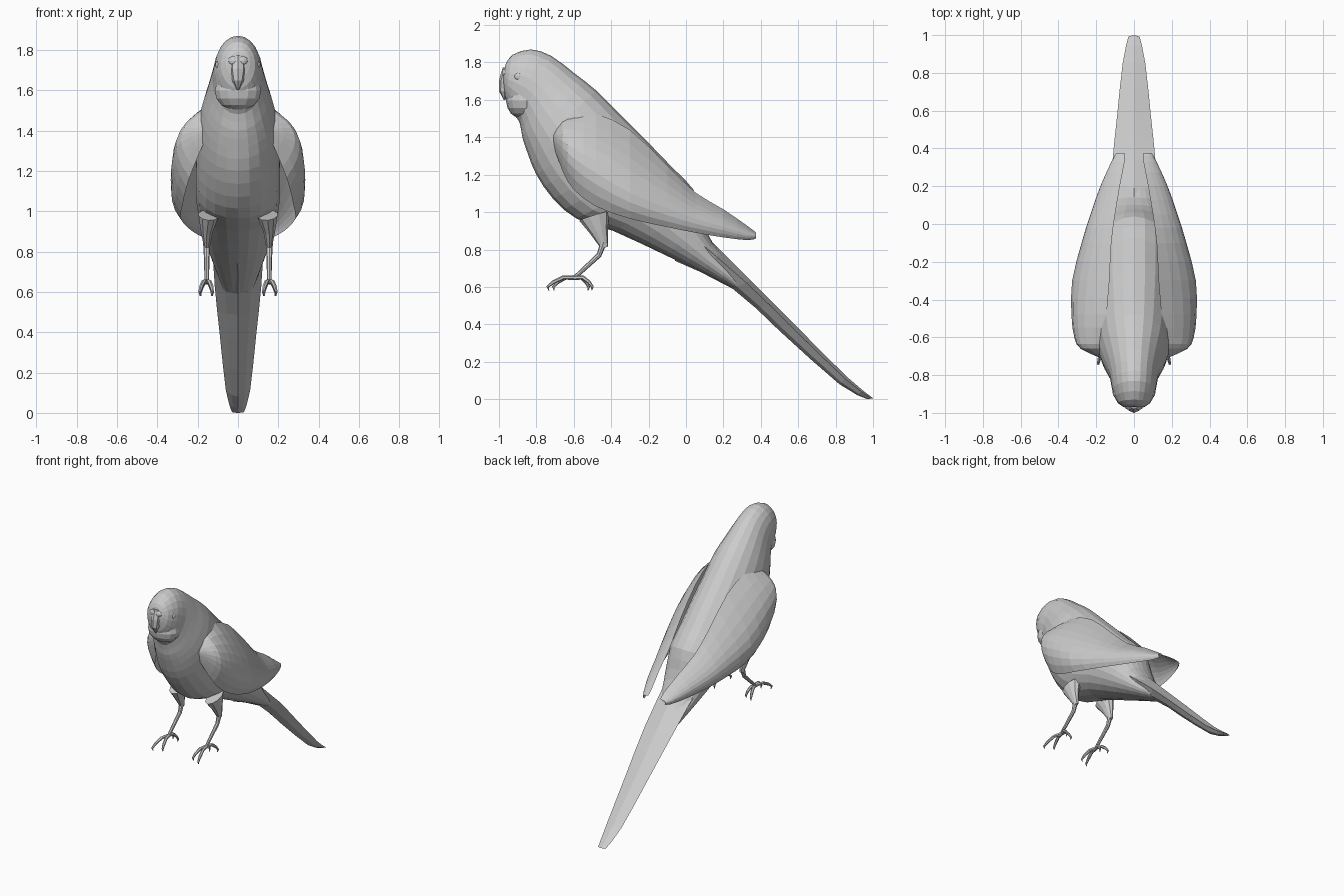
import bpy
import math
from mathutils import Vector

cube = bpy.data.objects.get("Cube")
if cube:
    bpy.data.objects.remove(cube)

grey = bpy.data.materials.new("plain grey")
grey.use_nodes = True
colour = (0.6, 0.6, 0.6, 1)
grey.diffuse_color = colour
grey.node_tree.nodes["Principled BSDF"].inputs["Base Color"].default_value = colour


def add_mesh(name, verts, faces):
    mesh = bpy.data.meshes.new(name)
    mesh.from_pydata(verts, [], faces)
    mesh.materials.append(grey)
    obj = bpy.data.objects.new(name, mesh)
    bpy.context.collection.objects.link(obj)
    return obj


def refine(rows, steps):
    """Catmull-Rom interpolation between rows of numbers."""
    out = []
    last = len(rows) - 1
    for i in range(last):
        a, b = Vector(rows[max(i - 1, 0)]), Vector(rows[i])
        c, d = Vector(rows[i + 1]), Vector(rows[min(i + 2, last)])
        for s in range(steps):
            t = s / steps
            out.append(b + (c - a) * (t / 2)
                       + (a * 2 - b * 5 + c * 4 - d) * (t * t / 2)
                       + (b * 3 - a - c * 3 + d) * (t ** 3 / 2))
    return out + [Vector(rows[last])]


def loft(name, rings, flip=False):
    """Skin closed rings of equal length and cap both ends."""
    n = len(rings[0])
    verts = [p for ring in rings for p in ring]
    faces = [(r * n + k, r * n + (k + 1) % n, (r + 1) * n + (k + 1) % n, (r + 1) * n + k)
             for r in range(len(rings) - 1) for k in range(n)]
    faces += [tuple(reversed(range(n))), tuple(range(len(verts) - n, len(verts)))]
    if flip:
        faces = [tuple(reversed(f)) for f in faces]
    return add_mesh(name, verts, faces)


def section(row, shape):
    """Place a unit section between an upper and a lower profile point."""
    ty, tz, by, bz, w = row
    return [(w * sx, by + (ty - by) * f, bz + (tz - bz) * f) for sx, f in shape]


def tube(name, points, radii, sides=8, squash=1):
    """Tapered limb through a few points, optionally narrowed sideways."""
    pts = [Vector(p) for p in points]
    rings = []
    for i, p in enumerate(pts):
        d = (pts[min(i + 1, len(pts) - 1)] - pts[max(i - 1, 0)]).normalized()
        u = d.cross(Vector((1, 0, 0))).normalized()
        v = d.cross(u) * squash
        rings.append([p + (u * math.cos(math.tau * k / sides)
                           + v * math.sin(math.tau * k / sides)) * radii[i]
                      for k in range(sides)])
    return loft(name, rings)


def ball(name, centre, size):
    bpy.ops.mesh.primitive_uv_sphere_add(segments=14, ring_count=8, location=centre)
    obj = bpy.context.object
    obj.name = name
    obj.scale = size
    obj.data.materials.append(grey)


# Head, breast and rump: upper y, z, lower y, z, half width
body_rows = [
    (-0.965, 1.79, -0.98, 1.70, 0.04),
    (-0.93, 1.84, -0.965, 1.61, 0.085),
    (-0.83, 1.87, -0.93, 1.54, 0.115),
    (-0.72, 1.835, -0.89, 1.48, 0.128),
    (-0.60, 1.745, -0.875, 1.40, 0.155),
    (-0.48, 1.65, -0.845, 1.31, 0.185),
    (-0.34, 1.51, -0.80, 1.20, 0.20),
    (-0.20, 1.37, -0.71, 1.07, 0.21),
    (-0.07, 1.235, -0.585, 0.965, 0.21),
    (0.04, 1.12, -0.39, 0.90, 0.20),
    (0.08, 0.98, -0.10, 0.765, 0.165),
    (0.14, 0.84, 0.10, 0.67, 0.125),
    (0.30, 0.66, 0.25, 0.595, 0.08),
]
oval = [(math.sin(math.tau * k / 22), (1 + math.cos(math.tau * k / 22)) / 2) for k in range(22)]
loft("body", [section(r, oval) for r in refine(body_rows, 2)])

# Long tail, flat above with a keel below
tail_rows = [
    (0.07, 0.91, -0.06, 0.74, 0.13),
    (0.345, 0.635, 0.25, 0.59, 0.115),
    (0.59, 0.39, 0.50, 0.365, 0.09),
    (0.86, 0.12, 0.82, 0.08, 0.06),
    (1.00, 0.005, 0.97, 0.0, 0.03),
]
keel = [(0, 1), (1, 0.75), (0.55, 0.25), (0, 0), (-0.55, 0.25), (-1, 0.75)]
loft("tail", [section(r, keel) for r in refine(tail_rows, 2)])

# Folded wing: y, then z and x of its upper edge, outermost line and lower edge
wing_rows = [
    (-0.71, 1.43, 0.15, 1.40, 0.175, 1.36, 0.16),
    (-0.66, 1.50, 0.15, 1.38, 0.28, 1.22, 0.22),
    (-0.60, 1.525, 0.15, 1.34, 0.31, 1.12, 0.255),
    (-0.48, 1.525, 0.145, 1.27, 0.322, 1.03, 0.275),
    (-0.30, 1.44, 0.13, 1.16, 0.315, 0.965, 0.285),
    (-0.10, 1.25, 0.12, 1.06, 0.265, 0.92, 0.25),
    (0.05, 1.105, 0.10, 0.99, 0.22, 0.89, 0.21),
    (0.20, 1.015, 0.075, 0.94, 0.17, 0.865, 0.16),
    (0.33, 0.925, 0.05, 0.89, 0.115, 0.85, 0.105),
    (0.375, 0.89, 0.05, 0.88, 0.09, 0.86, 0.085),
]


def wing_ring(row, side):
    y = row[0]
    top, mid, low = (Vector((row[i + 1], y, row[i])) for i in (1, 3, 5))
    outer = mid * 2 - (top + low) / 2
    inner = outer.lerp((top + low) / 2, 0.22)

    def bend(control, t):
        return top * (1 - t) ** 2 + control * (2 * t * (1 - t)) + low * t * t
    ring = [bend(outer, k / 8) for k in range(9)]
    ring += [bend(inner, k / 8) for k in range(7, 0, -1)]
    return [(p.x * side, p.y, p.z) for p in ring]


for side, label in ((1, "left"), (-1, "right")):
    loft(label + "_wing", [wing_ring(r, side) for r in refine(wing_rows, 2)], side < 0)

    # Feathered thigh, shank and the four hooked toes
    x = 0.155 * side
    tube(label + "_thigh", [(x * 0.95, -0.49, 0.98), (x, -0.465, 0.90), (x, -0.435, 0.81)],
         [0.085, 0.05, 0.02], 10, 0.6)
    tube(label + "_shank", [(x, -0.44, 0.84), (x, -0.465, 0.77), (x, -0.59, 0.655)],
         [0.018, 0.014, 0.011])
    for forward, spread, reach in ((-1, 0.035, 0.15), (-1, -0.03, 0.12),
                                   (1, 0.03, 0.09), (1, -0.025, 0.07)):
        path = [(x + spread * side * f, -0.59 + forward * reach * f, z)
                for f, z in ((0, 0.65), (0.45, 0.65), (0.8, 0.625), (1, 0.60), (0.95, 0.58))]
        tube(label + "_toe", path, [0.013, 0.011, 0.010, 0.007, 0.002], 6)

    # Eye and nostril
    ball(label + "_eye", (0.1 * side, -0.895, 1.725), (0.012, 0.022, 0.02))
    ball(label + "_nostril", (0.02 * side, -0.963, 1.745), (0.03, 0.022, 0.025))

# Hooked beak and the feathered mask below it
tube("beak", [(0, -0.95, 1.77), (0, -0.96, 1.70), (0, -0.972, 1.645), (0, -0.97, 1.60)],
     [0.03, 0.04, 0.028, 0.004])
ball("mask", (0, -0.872, 1.595), (0.118, 0.09, 0.097))
